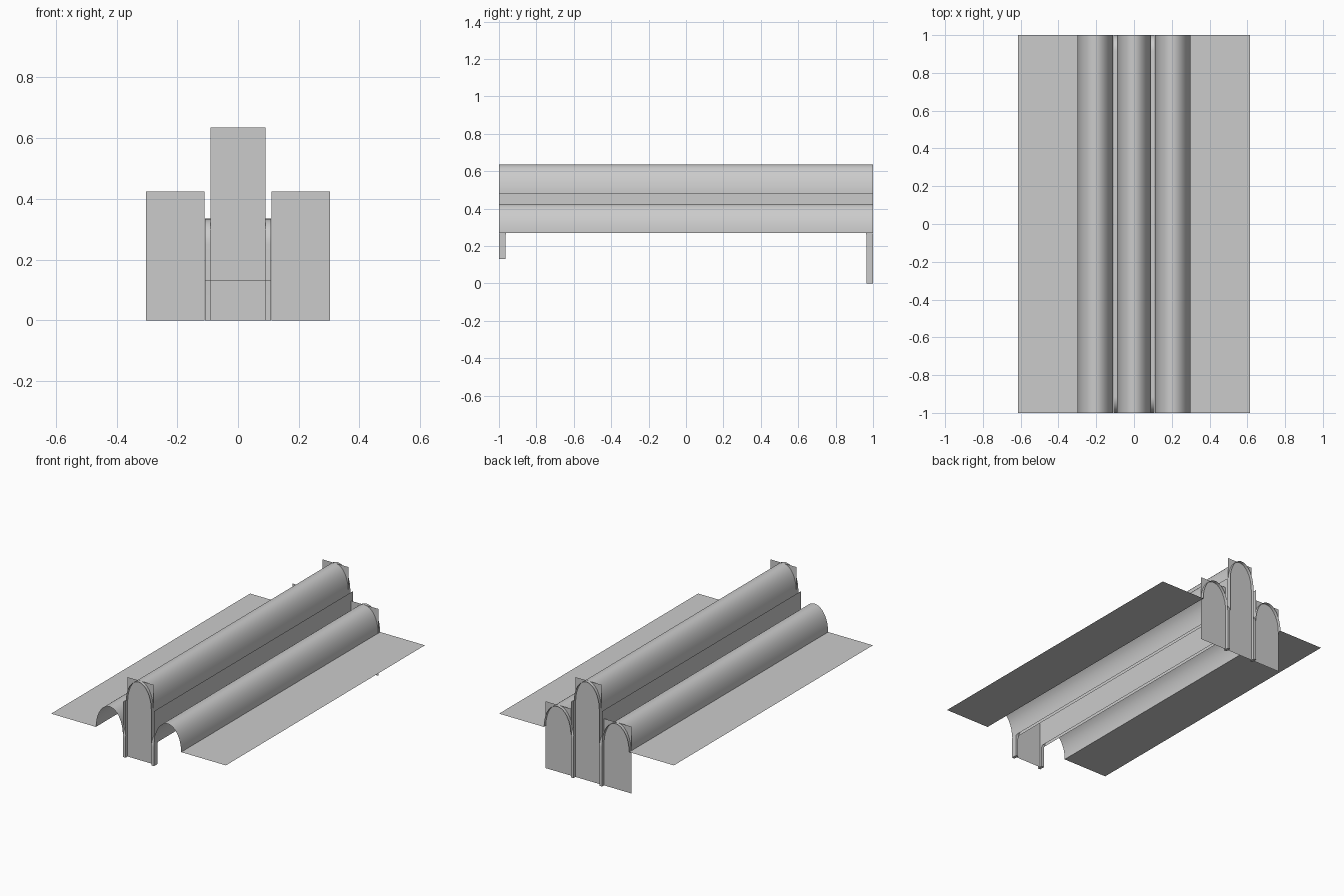
import bpy
from math import pi, cos, sin

cube = bpy.data.objects.get("Cube")
if cube:
    bpy.data.objects.remove(cube, do_unlink=True)

concrete = bpy.data.materials.new("grey_concrete")
concrete.use_nodes = True
GREY = (0.6, 0.6, 0.6, 1)
concrete.diffuse_color = GREY
concrete.node_tree.nodes["Principled BSDF"].inputs["Base Color"].default_value = GREY

END = 1.0          # half length of the roof
SPRING, RISE = 0.27, 0.155
UPPER = 0.48       # springing of the central vault
INNER, OUTER = 0.09, 0.11
AISLE, EDGE = 0.30, 0.615


def make(name, verts, faces, smooth=False):
    mesh = bpy.data.meshes.new(name)
    mesh.from_pydata(verts, [], faces)
    mesh.materials.append(concrete)
    obj = bpy.data.objects.new(name, mesh)
    bpy.context.collection.objects.link(obj)
    if smooth:
        bpy.ops.object.select_all(action='DESELECT')
        obj.select_set(True)
        bpy.context.view_layer.objects.active = obj
        bpy.ops.object.shade_smooth_by_angle(angle=pi / 6)
    return obj


def sheet(name, profile, smooth=False):
    """Sweep an open x-z profile along the whole length."""
    n = len(profile)
    verts = [(x, y, z) for y in (-END, END) for x, z in profile]
    faces = [(i, i + 1, n + i + 1, n + i) for i in range(n - 1)]
    return make(name, verts, faces, smooth)


def arch(centre, half, base, steps=32):
    return [(centre - half * cos(pi * i / steps), base + RISE * sin(pi * i / steps))
            for i in range(steps + 1)]


def panel(name, x0, x1, y, z0, z1):
    return make(name, [(x0, y, z0), (x1, y, z0), (x1, y, z1), (x0, y, z1)], [(0, 1, 2, 3)])


def bent_path(inset, radius, top, steps=10):
    """Front foot, rounded corner, long run, rounded corner, back foot."""
    y, c = END - inset, top - radius
    path = [(-y, 0.13)]
    for side in (-1, 1):
        for i in range(steps + 1):
            t = pi / 2 * i / steps
            a = t if side < 0 else pi / 2 - t
            path.append((side * (y - radius + radius * cos(a)), c + radius * sin(a)))
    return path + [(y, 0)]


# Central vault
sheet("central_vault", arch(0, INNER, UPPER), True)

# Side vaults, clerestory walls, flat roofs and gutter beams
for side, label in ((1, "left"), (-1, "right")):
    sheet(label + "_vault", arch(side * (AISLE + OUTER) / 2, (AISLE - OUTER) / 2, SPRING), True)
    sheet(label + "_flat_roof", [(side * AISLE, SPRING), (side * EDGE, SPRING)])
    for x, place in ((INNER, "inner"), (OUTER, "outer")):
        sheet(f"{label}_{place}_wall", [(side * x, SPRING), (side * x, UPPER)])

    outside = bent_path(0, 0.085, 0.335)
    inside = bent_path(0.035, 0.05, 0.30)
    n = len(outside)
    verts = [(side * x, y, z) for x in (INNER + 0.001, OUTER - 0.001)
             for path in (outside, inside) for y, z in path]
    faces = [(0, n, 3 * n, 2 * n), (n - 1, 3 * n - 1, 4 * n - 1, 2 * n - 1)]
    for i in range(n - 1):
        ring = (i, 2 * n + i, 3 * n + i, n + i)
        for k in range(4):
            a, b = ring[k], ring[(k + 1) % 4]
            faces.append((a, b, b + 1, a + 1))
    beam = make(label + "_gutter_beam", verts, faces, True)

    # Back end panel closing the side vault
    panel(label + "_back_panel", side * OUTER, side * (AISLE + 0.003), 0.98, 0, SPRING + RISE)

# End panels of the central vault
panel("front_centre_panel", -INNER, INNER, -0.98, 0.13, UPPER + RISE)
panel("back_centre_panel", -INNER, INNER, 0.98, 0, UPPER + RISE)
